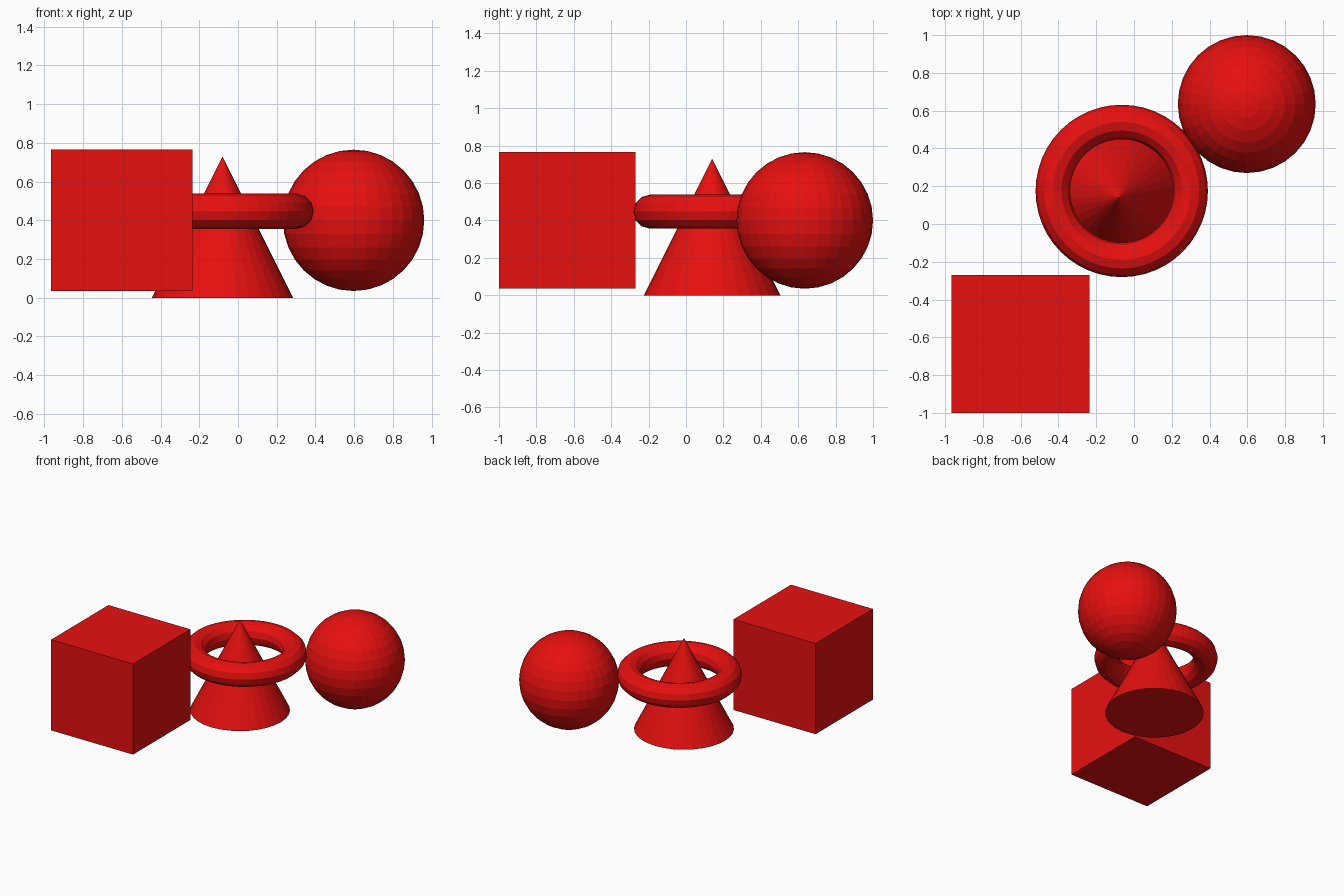
import bpy

if "Cube" in bpy.data.objects:
    bpy.data.objects.remove(bpy.data.objects["Cube"])

S = 0.365  # common scale of all four solids

red = bpy.data.materials.new("red")
red.diffuse_color = (0.8, 0.005, 0.005, 1)
red.use_nodes = True
red.node_tree.nodes["Principled BSDF"].inputs["Base Color"].default_value = red.diffuse_color


def finish(name):
    """Name and colour the newest object; faces stay flat."""
    ob = bpy.context.object
    ob.name = name
    ob.data.materials.clear()
    ob.data.materials.append(red)


# Box at the front left
bpy.ops.mesh.primitive_cube_add(size=2 * S, location=(-0.6, -0.635, 0.4))
finish("cube")

# Ball at the back right
bpy.ops.mesh.primitive_uv_sphere_add(segments=32, ring_count=16, radius=S,
                                     location=(0.597, 0.635, 0.4))
finish("ball")

# Cone standing on the ground
bpy.ops.mesh.primitive_cone_add(vertices=32, radius1=S, radius2=0, depth=2 * S,
                                location=(-0.08, 0.14, S))
finish("cone")

# Ring around the cone
bpy.ops.mesh.primitive_torus_add(major_segments=48, minor_segments=12,
                                 major_radius=S, minor_radius=S / 4,
                                 location=(-0.065, 0.175, 0.447))
finish("ring")
